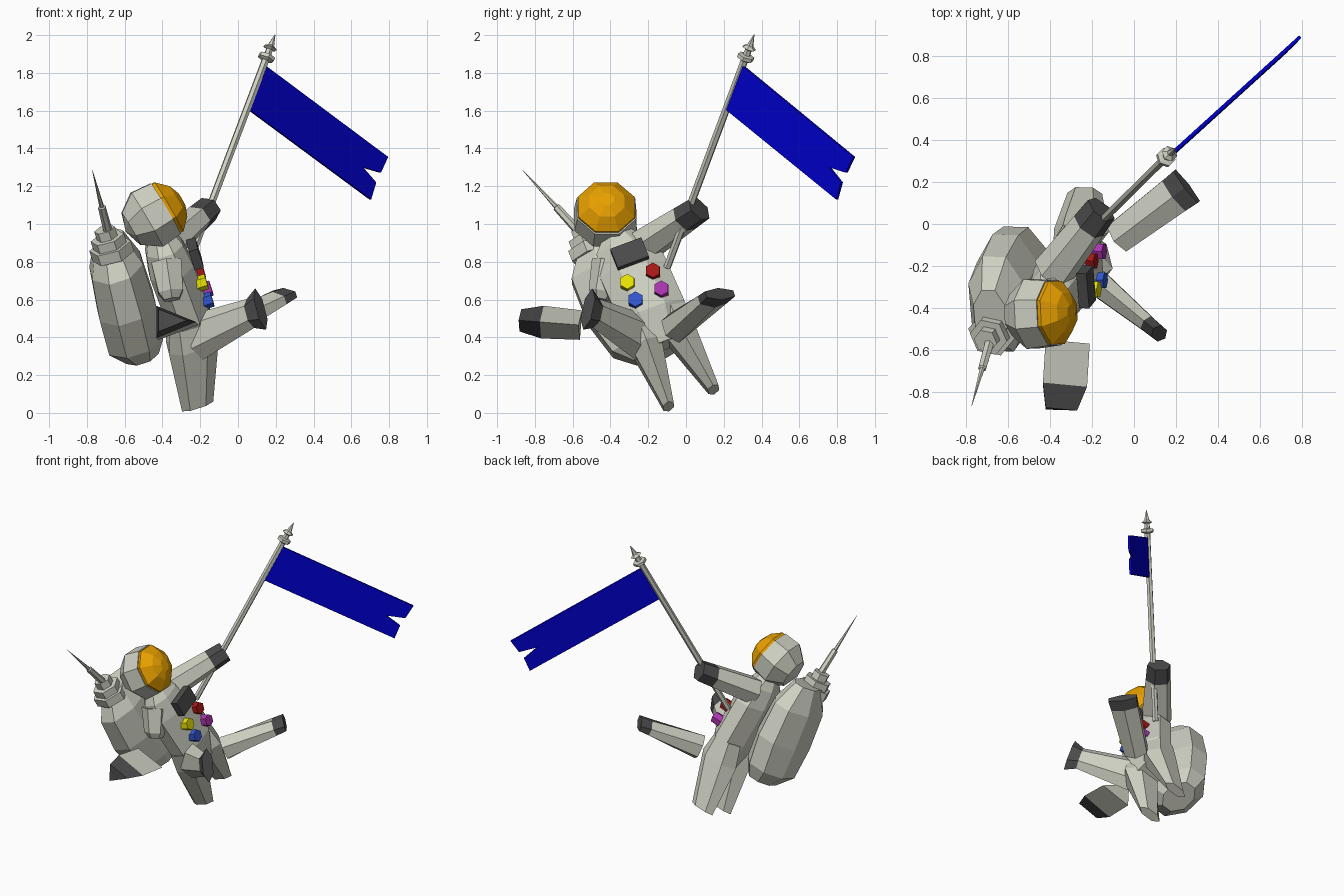
import bpy, bmesh, math
from mathutils import Vector as V

if "Cube" in bpy.data.objects:
    bpy.data.objects.remove(bpy.data.objects["Cube"])


def material(name, r, g, b):
    m = bpy.data.materials.new(name)
    m.use_nodes = True
    m.diffuse_color = (r, g, b, 1)
    bsdf = m.node_tree.nodes["Principled BSDF"]
    bsdf.inputs["Base Color"].default_value = (r, g, b, 1)
    return m


SUIT = material("suit grey", .62, .63, .54)
DARK = material("dark grey", .07, .07, .07)
GOLD = material("visor gold", .82, .36, 0)
FLAG = material("flag blue", 0, 0, .66)
RED = material("button red", .4, .008, .008)
YELLOW = material("button yellow", .84, .8, 0)
BLUE = material("button blue", .03, .09, .62)
PURPLE = material("button purple", .4, .035, .43)

# Body frame: side (left), forward and up axes of the leaning figure
ORIGIN = V((-.3, -.22, .63))
UP = V((-.29, -.355, .887)).normalized()
SIDE = V((-.08, .93, .35))
SIDE = (SIDE - UP * SIDE.dot(UP)).normalized()
FRONT = SIDE.cross(UP)


def body(side, front, up):
    return ORIGIN + SIDE * side + FRONT * front + UP * up


def finish(name, bm, mats):
    bmesh.ops.recalc_face_normals(bm, faces=bm.faces)
    mesh = bpy.data.meshes.new(name)
    bm.to_mesh(mesh)
    bm.free()
    for m in mats:
        mesh.materials.append(m)
    ob = bpy.data.objects.new(name, mesh)
    bpy.context.collection.objects.link(ob)
    return ob


def loft(name, rings, X, Y, sides=8, mat=SUIT, tip=None):
    """Skin polygon rings (centre, half width X, half width Y); tip colours the last span."""
    bm = bmesh.new()
    loops = []
    grow = 1 / math.cos(math.pi / sides)
    for c, rx, ry in rings:
        angles = [(i + .5) * 2 * math.pi / sides for i in range(sides)]
        loops.append([bm.verts.new(c + X * rx * grow * math.cos(a) + Y * ry * grow * math.sin(a))
                      for a in angles])
    for k, (a, b) in enumerate(zip(loops, loops[1:])):
        for i in range(sides):
            j = (i + 1) % sides
            f = bm.faces.new((a[i], a[j], b[j], b[i]))
            f.material_index = int(bool(tip) and k == len(loops) - 2)
    bm.faces.new(loops[0])
    bm.faces.new(loops[-1]).material_index = int(bool(tip))
    return finish(name, bm, [mat, tip] if tip else [mat])


def limb(name, p0, p1, root, cuff, end, wide, sides=6, split=.8, tip=DARK):
    """Limb from p0 to p1 with half sizes at root, cuff and end; the last part is dark."""
    p0, p1 = V(p0), V(p1)
    d = (p1 - p0).normalized()
    wide = V(wide)
    X = (wide - d * wide.dot(d)).normalized()
    rings = [(p0, *root), (p0.lerp(p1, split), *cuff), (p1, *end)]
    return loft(name, rings, X, d.cross(X), sides, SUIT, tip)


def rod(name, start, direction, profile, sides=6, mat=SUIT):
    """Turned part along a direction, profile of (distance, radius)."""
    d = V(direction).normalized()
    X = d.cross(V((0, 0, 1))).normalized()
    return loft(name, [(V(start) + d * t, r, r) for t, r in profile], X, d.cross(X), sides, mat)


# Torso and neck
loft("torso", [(body(0, -.02, -.3), .11, .08), (body(0, 0, -.12), .18, .12),
               (body(-.01, -.01, .16), .18, .12), (body(-.02, -.01, .29), .14, .1),
               (body(-.02, -.01, .36), .08, .07)], SIDE, FRONT)

# Backpack
loft("backpack", [(body(-.03, -.3, -.255), .12, .09), (body(-.05, -.31, -.16), .2, .15),
                  (body(-.06, -.295, .05), .25, .155), (body(-.07, -.28, .29), .24, .14),
                  (body(-.07, -.27, .45), .13, .08)], SIDE, FRONT)

# Stacked antenna mount and whip
for i, r in enumerate((.1, .08, .05)):
    rod("antenna_mount_%d" % (i + 1), V((-.66, -.5, .83)) + UP * .05 * i, UP, [(0, r), (.06, r)])
rod("antenna", (-.68, -.54, .93), (-.09, -.32, .35),
    [(0, .022), (.22, .018), (.225, .011), (.49, .001)])

# Helmet shell with a rim, and a faceted visor set inside it
HEAD = V((-.445, -.425, 1.045))
GAZE = V((.85, .04, .5)).normalized()


def cap(radius, angles):
    return [(radius * math.cos(math.radians(a)), radius * math.sin(math.radians(a))) for a in angles]


rod("helmet", HEAD, GAZE, cap(.171, (178, 145, 105, 65)), 8)
rod("visor", HEAD, GAZE, cap(.16, (67,)) + cap(.175, (59, 32, 12)), 8, GOLD)

# Upper legs
for name, top, bottom in (("right_thigh", -.09, -.095), ("left_thigh", .1, .16)):
    loft(name, [(body(top, -.01, -.12), .08, .09), (body(top, -.02, -.27), .085, .12),
                (body(bottom, -.1, -.6), .03, .075)], SIDE, FRONT, 6)

# Lower legs with flared boots
limb("right_shin", (-.22, -.24, .4), (.12, -.52, .55),
     (.065, .11), (.038, .07), (.035, .1), (.64, .77, 0), split=.84)
limb("left_shin", (-.07, -.06, .45), (.25, .18, .63),
     (.075, .075), (.09, .04), (.095, .03), (.66, -.75, 0), split=.83)

# Arms with gloves
limb("left_arm", body(.08, -.01, .25), (-.155, .07, 1.08),
     (.09, .08), (.075, .065), (.07, .06), (.6, -.5, .3), split=.74)
limb("right_upper_arm", body(-.11, -.02, .24), (-.35, -.45, .6),
     (.08, .08), (.065, .065), (.04, .04), (1, 0, 0), tip=None)
limb("right_forearm", (-.35, -.56, .465), (-.37, -.88, .49),
     (.07, .045), (.07, .05), (.05, .034), (-1, 0, 0), sides=3, split=.64)

# Chest panel and buttons
panel = body(-.005, .11, .195)
loft("chest_panel", [(panel, .088, .056), (panel + FRONT * .05, .088, .056)], SIDE, UP, 4, DARK)
for name, pos, mat in (("red", (-.2, -.175, .75), RED), ("yellow", (-.185, -.31, .69), YELLOW),
                       ("blue", (-.155, -.267, .597), BLUE), ("purple", (-.16, -.13, .655), PURPLE)):
    rod(name + "_button", V(pos) - FRONT * .05, FRONT, [(0, .036), (.07, .036)], 6, mat)

# Flag pole with finial
foot = (-.27, -.1, .77)
lean = (.42, .415, 1.11)
rod("flag_pole", foot, lean, [(0, .018), (1.25, .018)])
rod("finial", foot, lean, [(1.24, .02), (1.25, .04), (1.27, .04), (1.275, .018), (1.305, .016),
                           (1.315, .034), (1.33, .016), (1.395, .002)])

# Swallow-tailed flag
bm = bmesh.new()
outline = ((.14, .30, 1.84), (.05, .21, 1.61), (.70, .80, 1.13), (.727, .825, 1.22),
           (.658, .762, 1.3), (.752, .85, 1.272), (.79, .89, 1.355))
across = V((.67, -.74, 0)) * .008
face = bm.faces.new([bm.verts.new(V(p) - across) for p in outline])
out = bmesh.ops.extrude_face_region(bm, geom=[face])
bmesh.ops.translate(bm, vec=across * 2,
                    verts=[g for g in out["geom"] if isinstance(g, bmesh.types.BMVert)])
finish("flag", bm, [FLAG])
